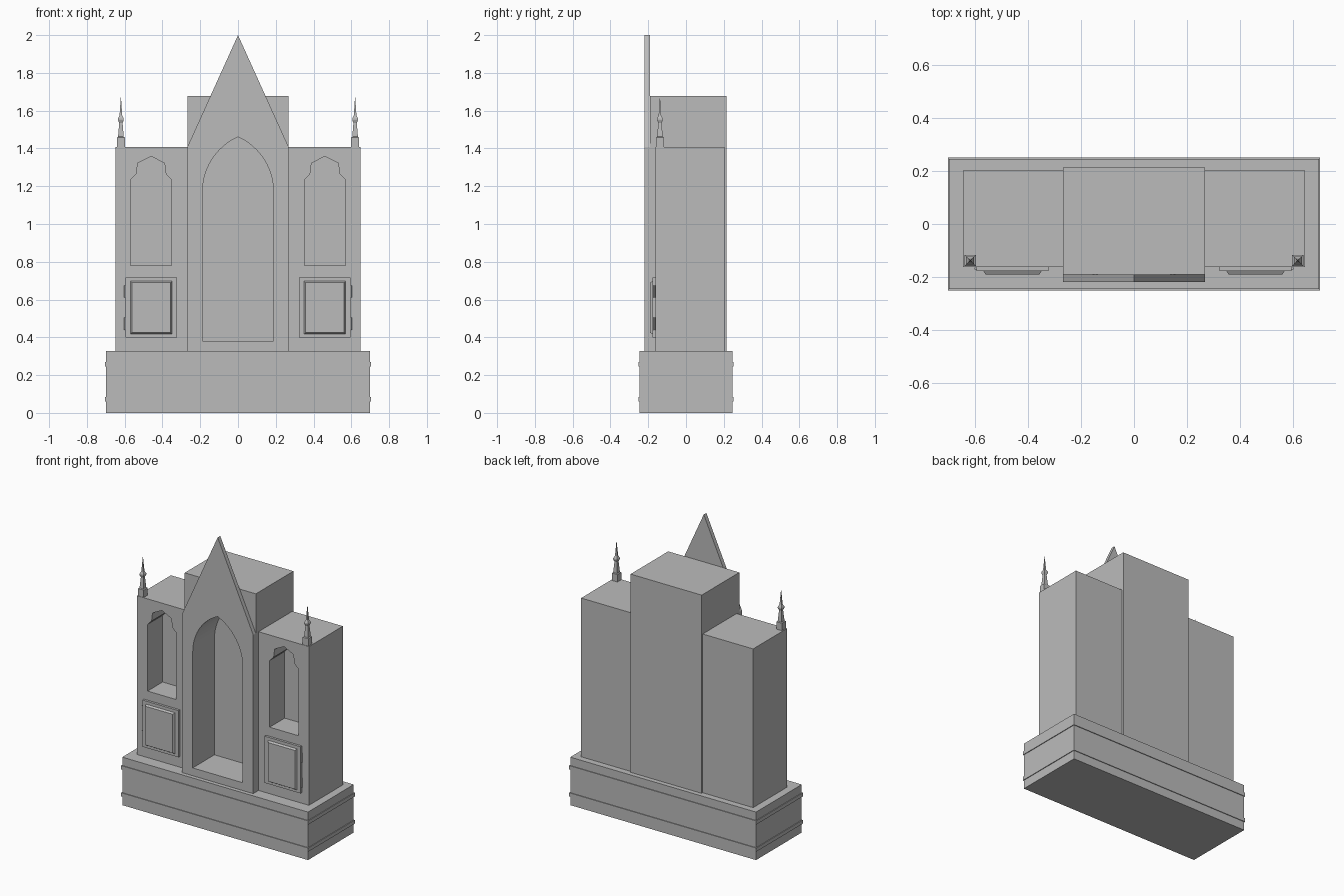
import bpy, bmesh, math
from mathutils import Vector

default = bpy.data.objects.get("Cube")
if default:
    bpy.data.objects.remove(default, do_unlink=True)

stone = bpy.data.materials.new("grey_stone")
stone.use_nodes = True
GREY = (0.5, 0.5, 0.5, 1)
stone.diffuse_color = GREY
for node in stone.node_tree.nodes:
    if node.type == 'BSDF_PRINCIPLED':
        node.inputs["Base Color"].default_value = GREY


def finish(name, bm):
    bmesh.ops.recalc_face_normals(bm, faces=bm.faces)
    mesh = bpy.data.meshes.new(name)
    bm.to_mesh(mesh)
    bm.free()
    mesh.materials.append(stone)
    ob = bpy.data.objects.new(name, mesh)
    bpy.context.collection.objects.link(ob)
    return ob


def box(name, x0, x1, y0, y1, z0, z1):
    return prism(name, [(x0, z0), (x1, z0), (x1, z1), (x0, z1)], y0, y1)


def prism(name, outline, y0, y1, inset=0):
    """Extrude an x-z outline along y; the front may shrink by an inset."""
    bm = bmesh.new()
    back = bm.faces.new([bm.verts.new((x, y1, z)) for x, z in outline])
    ret = bmesh.ops.extrude_face_region(bm, geom=[back])
    front = [g for g in ret["geom"] if isinstance(g, bmesh.types.BMVert)]
    centre = sum((v.co for v in front), Vector()) / len(front)
    for v in front:
        v.co.y = y0
        if inset:
            v.co.x -= math.copysign(inset, v.co.x - centre.x)
            v.co.z -= math.copysign(inset, v.co.z - centre.z)
    return finish(name, bm)


def lathe(name, x, y, profile, sides):
    """Stack rings of (half width, height) into a faceted column."""
    bm = bmesh.new()
    grow = 1 / math.cos(math.pi / sides)
    rings = []
    for r, z in profile:
        angles = [(i + 0.5) * math.tau / sides for i in range(sides)]
        rings.append([bm.verts.new((x + r * grow * math.cos(a),
                                    y + r * grow * math.sin(a), z)) for a in angles])
    for low, high in zip(rings, rings[1:]):
        for i in range(sides):
            j = (i + 1) % sides
            bm.faces.new((low[i], low[j], high[j], high[i]))
    bm.faces.new(rings[0])
    bm.faces.new(rings[-1])
    return finish(name, bm)


def carve(cutter, *targets):
    for ob in targets:
        mod = ob.modifiers.new("niche", 'BOOLEAN')
        mod.operation = 'DIFFERENCE'
        mod.solver = 'EXACT'
        mod.object = cutter
        bpy.context.view_layer.update()
        bpy.context.view_layer.objects.active = ob
        bpy.ops.object.modifier_apply(modifier=mod.name)
    bpy.data.objects.remove(cutter, do_unlink=True)


# Plinth with two thin mouldings
box("plinth", -0.70, 0.70, -0.246, 0.246, 0, 0.327)
for name, z in (("lower_moulding", 0.06), ("upper_moulding", 0.245)):
    box(name, -0.705, 0.705, -0.251, 0.251, z, z + 0.025)

# Central tower and its tall pointed front
W, SHOULDER = 0.268, 1.408
tower = box("central_tower", -W, W, -0.191, 0.214, 0.327, 1.677)
gable = prism("front_gable", [(-W, 0.327), (W, 0.327), (W, SHOULDER),
                              (0, 2.0), (-W, SHOULDER)], -0.219, -0.191)

# Pointed arch niche through both
half, spring, rise = 0.188, 1.17, 0.291
radius = (half ** 2 + rise ** 2) / (2 * half)
sweep = math.asin(rise / radius)
arc = [(half - radius + radius * math.cos(sweep * i / 12),
        spring + radius * math.sin(sweep * i / 12)) for i in range(13)]
arc[-1] = (0, spring + rise)
arch = [(half, 0.38)] + arc + [(-x, z) for x, z in reversed(arc[:-1])] + [(-half, 0.38)]
carve(prism("arch_cutter", arch, -0.3, 0.015), tower, gable)

NICHE = [(0.108, 0.78), (0.108, 1.234), (0.078, 1.265), (0.071, 1.322), (0, 1.358)]
SPIRE = [(0.021, 1.40), (0.021, 1.458), (0.015, 1.462), (0.009, 1.535), (0.015, 1.55),
         (0.015, 1.558), (0.007, 1.575), (0.0005, 1.672)]

for side, s in (("left", 1), ("right", -1)):
    # Side wing with a stepped niche
    wing = box(side + "_wing", *sorted((s * W, s * 0.648)), -0.162, 0.203, 0.327, SHOULDER)
    outline = NICHE + [(-x, z) for x, z in reversed(NICHE[:-1])]
    cutter = prism("niche_cutter", [(s * 0.46 + x, z) for x, z in outline], -0.3, 0)
    carve(cutter, wing)

    # Cupboard door with a raised panel and two hinges
    box(side + "_door", s * 0.46 - 0.136, s * 0.46 + 0.136, -0.178, -0.162, 0.4, 0.718)
    x0, x1 = s * 0.46 - 0.11, s * 0.46 + 0.11
    prism(side + "_door_panel", [(x0, 0.417), (x1, 0.417), (x1, 0.697), (x0, 0.697)],
          -0.191, -0.178, inset=0.008)
    for name, z in (("lower", 0.44), ("upper", 0.61)):
        lathe(f"{side}_{name}_hinge", s * 0.598, -0.168,
              [(0.006, z), (0.006, z + 0.064)], 10)

    # Corner pinnacle
    lathe(side + "_pinnacle", s * 0.62, -0.138, SPIRE, 4)
